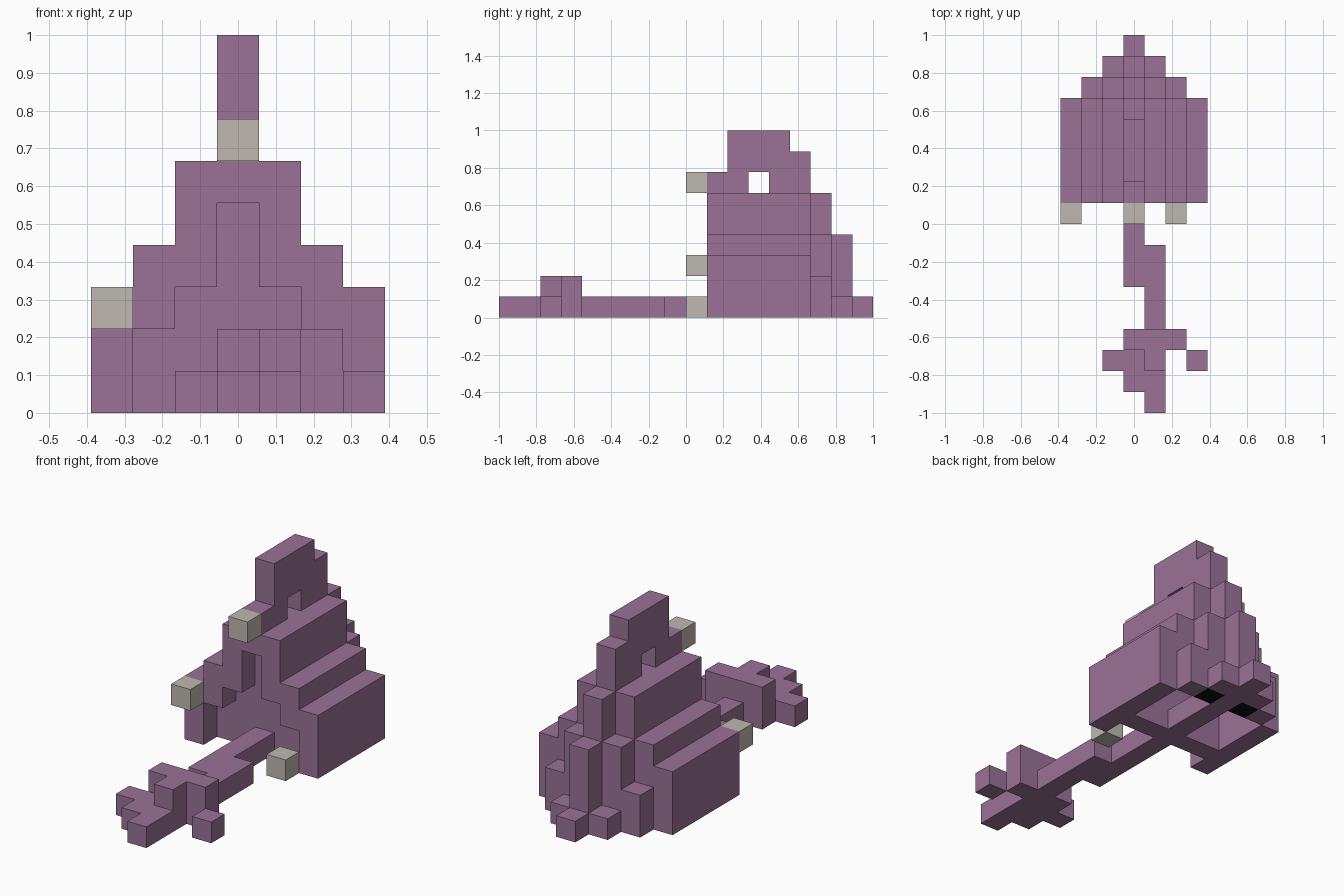
import bpy
import bmesh
from itertools import product
from mathutils import Vector

if "Cube" in bpy.data.objects:
    bpy.data.objects.remove(bpy.data.objects["Cube"], do_unlink=True)

U = 1 / 9  # edge length of one block


def make_material(name, rgb):
    mat = bpy.data.materials.new(name)
    mat.use_nodes = True
    mat.diffuse_color = (*rgb, 1)
    mat.node_tree.nodes["Principled BSDF"].inputs["Base Color"].default_value = (*rgb, 1)
    return mat


PURPLE = make_material("dusty_purple", (0.32, 0.17, 0.305))
STONE = make_material("warm_grey", (0.52, 0.485, 0.434))
BLACK = make_material("black", (0.004, 0.004, 0.005))


def box(xs, ys, zs):
    """Blocks in inclusive index ranges: x from the middle, y from the front, z from the ground."""
    spans = [range(a, b + 1) for a, b in (xs, ys, zs)]
    return set(product(*spans))


def both_sides(x, ys, zs):
    return box((x, x), ys, zs) | box((-x, -x), ys, zs)


# Stepped shell: column heights and hollow heights by distance from the middle
heights = [6, 6, 4, 3]
hollow = [5, 3, 2, 0]
shell = set()
for x, (top, inner) in enumerate(zip(heights, hollow)):
    shell |= both_sides(x, (10, 14), (0, top - 1))
    if inner:
        shell -= both_sides(x, (10, 10), (0, inner - 1))   # entrance recess
        shell -= both_sides(x, (12, 14), (0, inner - 1))   # inner chamber

# Rear steps
rear = box((0, 0), (15, 15), (0, 5)) | box((0, 0), (16, 16), (0, 3))
rear |= box((0, 0), (17, 17), (0, 0))
rear |= both_sides(1, (15, 15), (1, 3)) | both_sides(2, (15, 15), (0, 1))
rear |= both_sides(1, (16, 16), (0, 0))

# Crest on the roof with a small window through it
crest = box((0, 0), (10, 14), (6, 6)) - box((0, 0), (12, 12), (6, 6))
crest |= box((0, 0), (11, 14), (7, 7)) | box((0, 0), (11, 13), (8, 8))

# Winding path with its inner floor
path = box((0, 0), (6, 10), (0, 0)) | box((1, 1), (4, 7), (0, 0))
path |= box((0, 0), (12, 14), (0, 0))

# Branching path end
path_end = box((0, 2), (3, 3), (0, 1)) | box((1, 1), (2, 2), (0, 1))
path_end |= box((-1, 0), (2, 2), (0, 0)) | box((3, 3), (2, 2), (0, 0))
path_end |= box((0, 1), (1, 1), (0, 0)) | box((1, 1), (0, 0), (0, 0))

parts = [
    ("stepped_shell", shell, PURPLE),
    ("rear_steps", rear, PURPLE),
    ("roof_crest", crest, PURPLE),
    ("path", path, PURPLE),
    ("path_end", path_end, PURPLE),
    ("upper_knob", box((0, 0), (9, 9), (6, 6)), STONE),
    ("side_knob", box((-3, -3), (9, 9), (2, 2)), STONE),
    ("ground_knob", box((2, 2), (9, 9), (0, 0)), STONE),
    ("base_spots", both_sides(1, (15, 15), (0, 0)), BLACK),
]
filled = set().union(*(cells for _, cells, _ in parts))


def build(name, cells, mat):
    """Skin the blocks, leaving out faces between touching blocks."""
    bm = bmesh.new()
    corners = {}

    def corner(p):
        key = tuple(round(2 * c) for c in p)
        if key not in corners:
            corners[key] = bm.verts.new((p.x * U, (p.y - 8.5) * U, (p.z + 0.5) * U))
        return corners[key]

    for cell in sorted(cells):
        for axis, sign in product(range(3), (-1, 1)):
            n, a = Vector((0, 0, 0)), Vector((0, 0, 0))
            n[axis], a[(axis + 1) % 3] = sign, 1
            neighbour = tuple(round(c + d) for c, d in zip(cell, n))
            if neighbour in filled:
                continue
            b = n.cross(a)
            mid = Vector(cell) + n / 2
            quad = [mid + (s * a + t * b) / 2
                    for s, t in ((-1, -1), (1, -1), (1, 1), (-1, 1))]
            bm.faces.new([corner(p) for p in quad])

    mesh = bpy.data.meshes.new(name)
    bm.to_mesh(mesh)
    bm.free()
    mesh.materials.append(mat)
    bpy.context.scene.collection.objects.link(bpy.data.objects.new(name, mesh))


for part in parts:
    build(*part)
